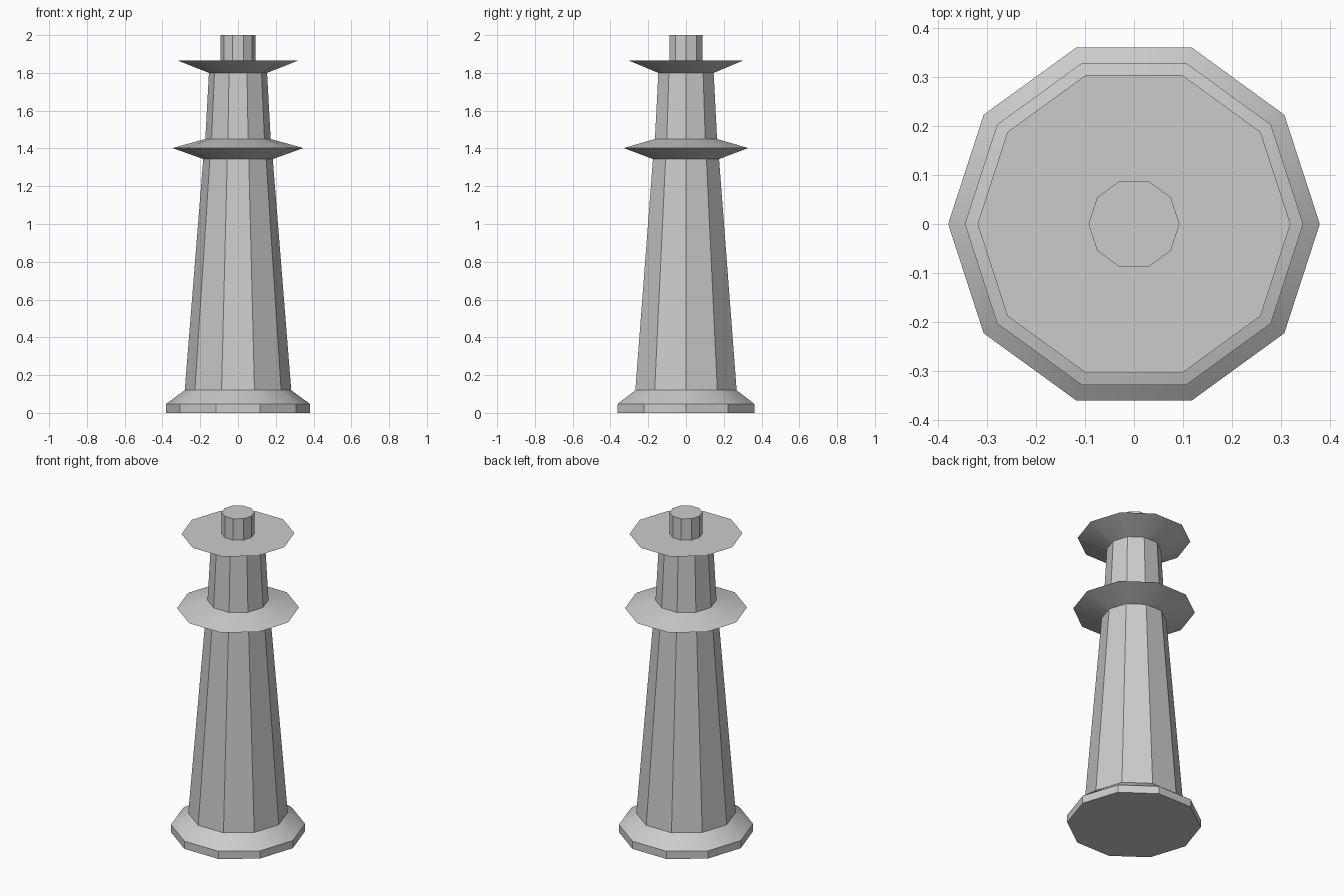
import bpy, bmesh
from math import cos, sin, pi, radians

if "Cube" in bpy.data.objects:
    bpy.data.objects.remove(bpy.data.objects["Cube"])

SIDES = 10

def lathe(name, profile, cap_bottom=True):
    """Revolve (radius, z) points into a ten-sided solid with a corner on +x."""
    bm = bmesh.new()
    rings = [[bm.verts.new((r * cos(2 * pi * i / SIDES), r * sin(2 * pi * i / SIDES), z))
              for i in range(SIDES)] for r, z in profile]
    for lo, hi in zip(rings, rings[1:]):
        for i in range(SIDES):
            j = (i + 1) % SIDES
            bm.faces.new((lo[i], lo[j], hi[j], hi[i]))
    bm.faces.new(rings[-1])
    if cap_bottom:
        bm.faces.new(rings[0][::-1])
    mesh = bpy.data.meshes.new(name)
    bm.to_mesh(mesh)
    bm.free()
    obj = bpy.data.objects.new(name, mesh)
    bpy.context.collection.objects.link(obj)
    bpy.ops.object.select_all(action='DESELECT')
    obj.select_set(True)
    bpy.context.view_layer.objects.active = obj
    bpy.ops.object.shade_smooth_by_angle(angle=radians(30))
    return obj

# tower: foot, tapered shaft, pointed collar, neck and flared top plate
lathe("tower_body", [
    (0.38, 0.0), (0.38, 0.048), (0.282, 0.12),
    (0.184, 1.344), (0.346, 1.402), (0.173, 1.45),
    (0.154, 1.80), (0.32, 1.866)])

# short stub on the top plate
lathe("top_stub", [(0.093, 1.866), (0.093, 2.0)], cap_bottom=False)
